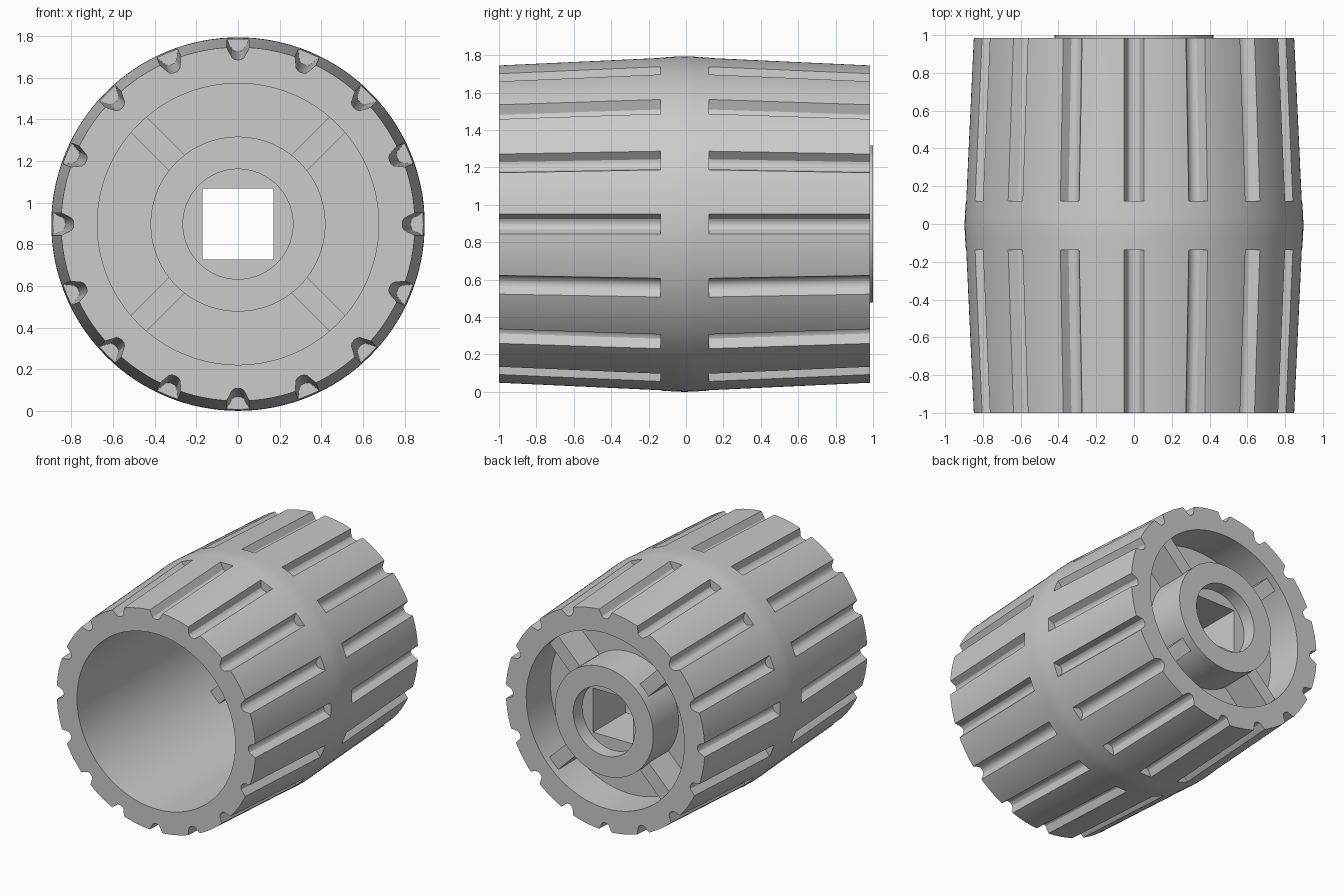
import bpy, bmesh
from math import pi, cos, sin, radians
from mathutils import Matrix, Vector

if "Cube" in bpy.data.objects:
    bpy.data.objects.remove(bpy.data.objects["Cube"])

R = 0.897           # largest radius, also the height of the axis
MID = -0.0075       # y of the widest point
AXIS = Vector((0, 0, R))


def make(name, bm):
    bmesh.ops.recalc_face_normals(bm, faces=bm.faces)
    mesh = bpy.data.meshes.new(name)
    bm.to_mesh(mesh)
    bm.free()
    ob = bpy.data.objects.new(name, mesh)
    bpy.context.collection.objects.link(ob)
    return ob


def lathe(name, profile, seg=128, closed=True):
    """Turn (radius, y) points around the y axis; a radius of 0 makes a pole."""
    bm = bmesh.new()
    rings = []
    for r, y in profile:
        if r == 0:
            rings.append([bm.verts.new((0, y, R))] * seg)
        else:
            rings.append([bm.verts.new((r * sin(2 * pi * i / seg), y, R + r * cos(2 * pi * i / seg)))
                          for i in range(seg)])
    pairs = list(zip(rings, rings[1:]))
    if closed:
        pairs.append((rings[-1], rings[0]))
    for a, b in pairs:
        for i in range(seg):
            j = (i + 1) % seg
            bm.faces.new(list(dict.fromkeys((a[i], a[j], b[j], b[i]))))
    return make(name, bm)


def add_box(bm, size, centre, angle=0):
    m = (Matrix.Translation(AXIS) @ Matrix.Rotation(angle, 4, 'Y')
         @ Matrix.Translation(centre) @ Matrix.Diagonal((*size, 1)))
    bmesh.ops.create_cube(bm, size=1, matrix=m)


def cut(ob, cutter):
    cutter.hide_render = True
    mod = ob.modifiers.new("cut", 'BOOLEAN')
    mod.operation, mod.solver, mod.object = 'DIFFERENCE', 'EXACT', cutter
    bpy.context.view_layer.objects.active = ob
    bpy.ops.object.modifier_apply(modifier=mod.name)
    bpy.data.objects.remove(cutter)


# Barrel shell: crowned outside, straight inside, with a thin web towards the back
barrel = lathe("barrel", [
    (0.85, -1), (0.89, MID - 0.13), (0.8953, MID - 0.05), (R, MID), (0.8953, MID + 0.05),
    (0.89, MID + 0.13), (0.85, 0.985), (0.676, 0.985), (0.676, 0.69), (0.34, 0.69),
    (0.34, 0.61), (0.676, 0.61), (0.676, -1)])

# Grooves: rounded V section that follows the slope of the shell, 16 at each end
half = [(0.075, 0.06), (0.055, 0.0), (0.036, -0.036), (0.028, -0.051), (0.015, -0.059)]
section = half + [(0, -0.061)] + [(-x, h) for x, h in reversed(half)]
bm = bmesh.new()
for side in (-1, 1):
    for k in range(16):
        turn = Matrix.Rotation(k * pi / 8, 4, 'Y')
        ends = []
        for d, r in ((0.13, 0.89), (1.1, 0.8447)):
            ends.append([bm.verts.new(AXIS + turn @ Vector((x, MID + side * d, r + h)))
                         for x, h in section])
        n = len(section)
        bm.faces.new(ends[0])
        bm.faces.new(ends[1][::-1])
        for i in range(n):
            j = (i + 1) % n
            bm.faces.new((ends[0][i], ends[1][i], ends[1][j], ends[0][j]))
cut(barrel, make("groove_cutter", bm))

# Hub with a round recess at both ends and a square drive hole
hub = lathe("hub", [(0, 0.89), (0.264, 0.89), (0.264, 1), (0.42, 1),
                    (0.42, 0.38), (0.264, 0.38), (0.264, 0.49), (0, 0.49)], closed=False)
bm = bmesh.new()
add_box(bm, (0.34, 2, 0.34), (0, 0.7, 0))
cut(hub, make("square_cutter", bm))

# Four diagonal arms between hub and shell
bm = bmesh.new()
for k in range(4):
    add_box(bm, (0.107, 0.53, 0.30), (0, 0.665, 0.55), pi / 4 + k * pi / 2)
make("arms", bm)

# Smooth the round surfaces, keep the edges crisp
for ob in (barrel, hub):
    bpy.ops.object.select_all(action='DESELECT')
    ob.select_set(True)
    bpy.context.view_layer.objects.active = ob
    bpy.ops.object.shade_smooth_by_angle(angle=radians(28))
